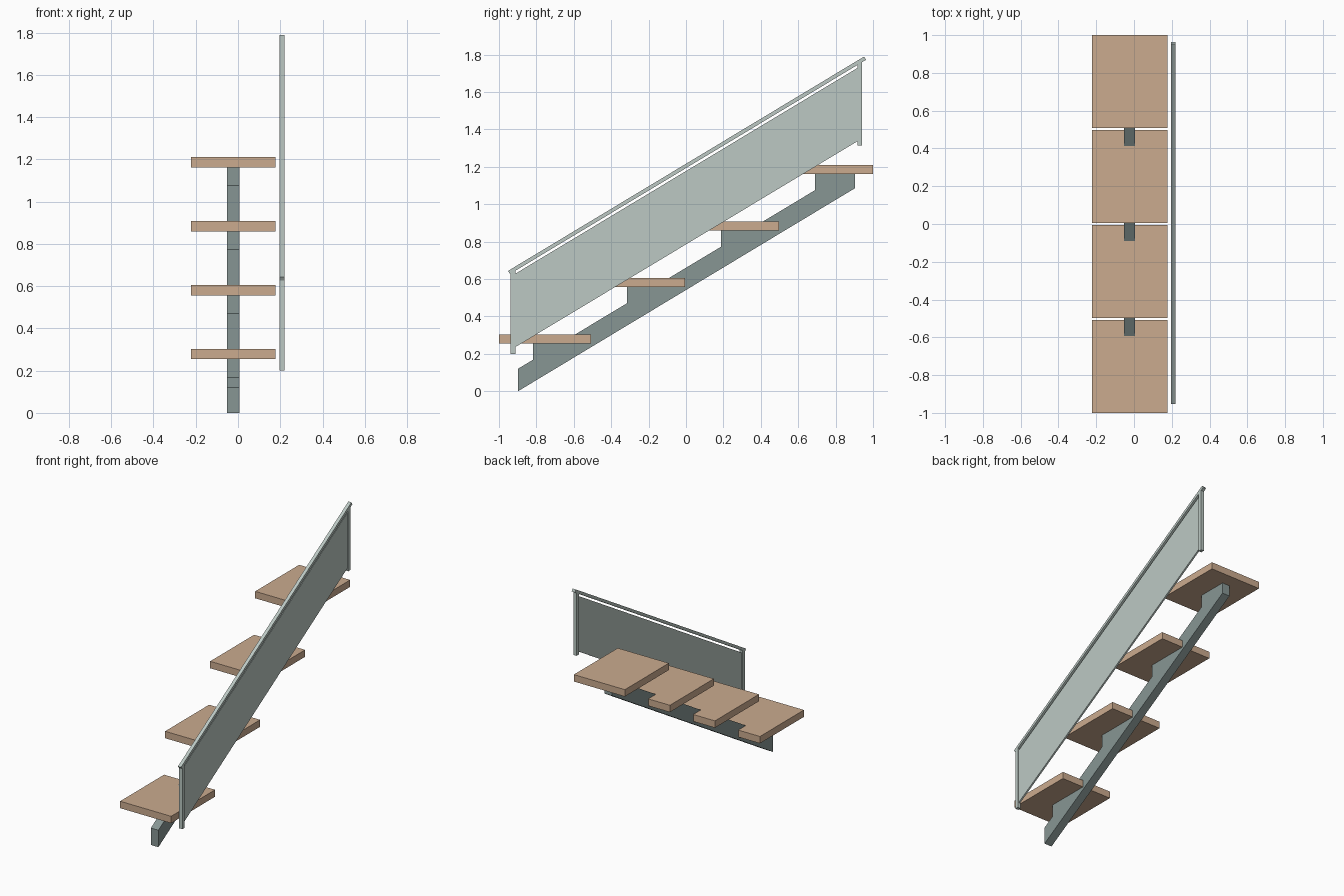
import bpy, bmesh

if "Cube" in bpy.data.objects:
    bpy.data.objects.remove(bpy.data.objects["Cube"])

SLOPE = 0.6014            # rise / run of the flight
RUN, RISE = 0.503, 0.3025
STEPS = 4


def material(name, rgb):
    m = bpy.data.materials.new(name)
    m.diffuse_color = (*rgb, 1)
    m.use_nodes = True
    m.node_tree.nodes["Principled BSDF"].inputs["Base Color"].default_value = m.diffuse_color
    return m


wood = material("light_wood", (0.597, 0.407, 0.275))
steel = material("dark_grey_steel", (0.242, 0.305, 0.296))
pale = material("pale_grey_green", (0.503, 0.584, 0.552))


def extrude_profile(name, pts, x0, x1, mat):
    """Extrude a closed (y, z) side profile from x0 to x1."""
    bm = bmesh.new()
    face = bm.faces.new([bm.verts.new((x0, y, z)) for y, z in pts])
    res = bmesh.ops.extrude_face_region(bm, geom=[face])
    verts = [g for g in res["geom"] if isinstance(g, bmesh.types.BMVert)]
    bmesh.ops.translate(bm, verts=verts, vec=(x1 - x0, 0, 0))
    bmesh.ops.recalc_face_normals(bm, faces=bm.faces)
    mesh = bpy.data.meshes.new(name)
    bm.to_mesh(mesh)
    bm.free()
    mesh.materials.append(mat)
    ob = bpy.data.objects.new(name, mesh)
    bpy.context.collection.objects.link(ob)
    return ob


def pitch(y, at_zero):
    """Height at y of a line parallel to the flight."""
    return at_zero + SLOPE * y


# Treads
for i in range(STEPS):
    y, z = -1 + i * RUN, 0.254 + i * RISE
    extrude_profile(f"tread_{i + 1}",
                    [(y, z), (y + 0.491, z), (y + 0.491, z + 0.049), (y, z + 0.049)],
                    -0.222, 0.177, wood)

# Central stringer with a notch supporting each tread
Y0, Y1, TOP, BOTTOM = -0.898, 0.903, 0.66, 0.542
profile = [(Y0, 0.002), (Y0, pitch(Y0, TOP))]
for i in range(STEPS):
    y, z = -0.818 + i * RUN, 0.255 + i * RISE
    profile += [(y, pitch(y, TOP)), (y, z)]
    if i < STEPS - 1:
        profile.append(((z - TOP) / SLOPE, z))
profile += [(Y1, 0.255 + 3 * RISE), (Y1, pitch(Y1, BOTTOM))]
profile[0] = (Y0, 0.0)
extrude_profile("stringer", profile, -0.053, 0.006, steel)

# Railing posts, tops cut to the slope of the handrail
for name, a, b, z in (("lower_post", -0.938, -0.912, 0.20),
                      ("upper_post", 0.916, 0.942, 1.315)):
    extrude_profile(name, [(a, z), (b, z), (b, pitch(b, 1.195)), (a, pitch(a, 1.195))],
                    0.197, 0.221, pale)

# Infill panel, leaving a slot under the handrail
a, b = -0.914, 0.918
extrude_profile("railing_panel",
                [(a, pitch(a, 0.785)), (b, pitch(b, 0.785)),
                 (b, pitch(b, 1.177)), (a, pitch(a, 1.177))],
                0.203, 0.215, pale)

# Handrail with square-cut ends
extrude_profile("handrail",
                [(-0.952, 0.643), (-0.941, 0.627), (0.963, 1.772), (0.952, 1.789)],
                0.197, 0.221, pale)
